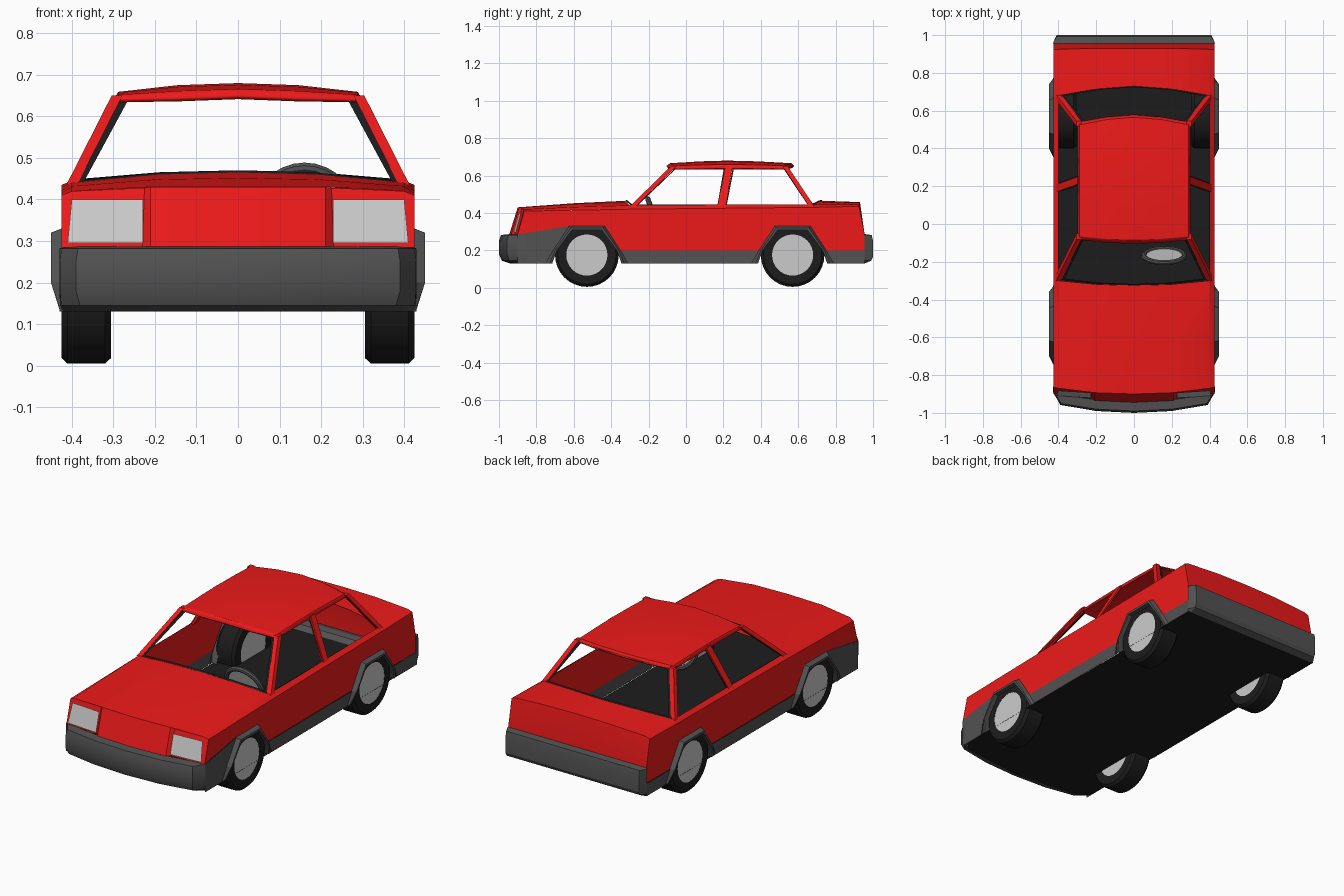
import bpy, bmesh, math
from mathutils import Vector

if "Cube" in bpy.data.objects:
    bpy.data.objects.remove(bpy.data.objects["Cube"])


def material(name, r, g, b):
    m = bpy.data.materials.new(name)
    m.diffuse_color = (r, g, b, 1)
    m.use_nodes = True
    m.node_tree.nodes["Principled BSDF"].inputs["Base Color"].default_value = m.diffuse_color
    return m


RED = material("red_paint", 0.85, 0.01, 0.01)
BLACK = material("black", 0.012, 0.012, 0.012)
DARK = material("dark_plastic", 0.085, 0.085, 0.085)
LIGHT = material("light_grey", 0.65, 0.65, 0.65)


def finish(bm, name, mat, mirror=True, thick=0):
    bmesh.ops.recalc_face_normals(bm, faces=bm.faces)
    ref = Vector((0, 0, 0.3))
    out = sum(f.normal.dot(f.calc_center_median() - ref) * f.calc_area() for f in bm.faces)
    if out < 0:
        bmesh.ops.reverse_faces(bm, faces=bm.faces)
    me = bpy.data.meshes.new(name)
    bm.to_mesh(me)
    bm.free()
    me.materials.append(mat)
    ob = bpy.data.objects.new(name, me)
    bpy.context.collection.objects.link(ob)
    bpy.ops.object.select_all(action='DESELECT')
    ob.select_set(True)
    bpy.context.view_layer.objects.active = ob
    bpy.ops.object.shade_smooth_by_angle(angle=math.radians(25))
    if mirror:
        ob.modifiers.new("mirror", 'MIRROR')
    if thick:
        s = ob.modifiers.new("thickness", 'SOLIDIFY')
        s.thickness, s.offset = thick, -1
    return ob


def loft(name, rows, mat, closed=False, thick=0):
    """Quads between rows of points, mirrored across x."""
    bm = bmesh.new()
    grid = [[bm.verts.new(p) for p in row] for row in rows]
    n = len(rows[0])
    for a, b in zip(grid, grid[1:]):
        for i in range(n if closed else n - 1):
            j = (i + 1) % n
            bm.faces.new((a[i], a[j], b[j], b[i]))
    bmesh.ops.remove_doubles(bm, verts=bm.verts, dist=1e-5)
    return finish(bm, name, mat, True, thick)


def panel(name, points, mat):
    bm = bmesh.new()
    bm.faces.new([bm.verts.new(p) for p in points])
    return finish(bm, name, mat)


def side_panel(name, yz, mat, x=0.425):
    return panel(name, [(x, y, z) for y, z in yz], mat)


def strut(name, a, b, hx, hy):
    """Bar with a rectangular section between two points."""
    bm = bmesh.new()
    ends = [[bm.verts.new((p[0] + sx * hx, p[1] + sy * hy, p[2]))
             for sx, sy in ((-1, -1), (1, -1), (1, 1), (-1, 1))] for p in (a, b)]
    for i in range(4):
        j = (i + 1) % 4
        bm.faces.new((ends[0][i], ends[0][j], ends[1][j], ends[1][i]))
    for e in ends:
        bm.faces.new(e)
    return finish(bm, name, RED)


def seal(name, pts, closed, k=0.94):
    """Thin black lip just inside a window opening."""
    c = sum((Vector(p) for p in pts), Vector()) / len(pts)
    if not closed:
        c.x = 0
    inner = [c + (Vector(p) - c) * k for p in pts]
    return loft(name, [pts, inner], BLACK, closed)


# Painted body: bonnet, nose, boot, tail, shoulders and sides
loft("bonnet", [
    [(0, -.90, .43), (.21, -.893, .43), (.40, -.87, .42), (.425, -.865, .41)],
    [(0, -.60, .452), (.20, -.60, .448), (.40, -.59, .432), (.425, -.59, .415)],
    [(0, -.325, .465), (.19, -.32, .46), (.40, -.30, .44), (.425, -.30, .42)]], RED)
loft("nose", [
    [(0, -.90, .43), (.21, -.893, .43), (.225, -.877, .428), (.40, -.868, .42), (.425, -.865, .41)],
    [(0, -.945, .285), (.21, -.935, .285), (.23, -.915, .285), (.40, -.902, .285), (.425, -.90, .285)]], RED)
loft("boot_lid", [
    [(0, .73, .465), (.20, .715, .46), (.40, .68, .445), (.425, .68, .43)],
    [(0, .93, .458), (.20, .93, .455), (.40, .925, .444), (.425, .925, .435)]], RED)
loft("tail", [
    [(0, .93, .458), (.20, .93, .455), (.40, .925, .444), (.425, .925, .435)],
    [(0, .955, .285), (.20, .955, .285), (.40, .955, .285), (.425, .955, .285)],
    [(0, .955, .20), (.20, .955, .20), (.40, .955, .20), (.425, .955, .20)]], RED)
loft("shoulder", [[(.40, -.30, .44), (.40, .68, .445)],
                  [(.425, -.30, .42), (.425, .68, .43)]], RED)
side_panel("body_side", [
    (-.865, .41), (-.90, .285), (-.625, .33), (-.435, .33), (-.35, .2), (.39, .2), (.475, .33),
    (.665, .33), (.75, .2), (.955, .2), (.955, .285), (.925, .435), (.68, .43), (-.30, .42)], RED)
panel("headlight", [(.228, -.893, .40), (.40, -.882, .40), (.41, -.909, .295), (.228, -.921, .295)], LIGHT)

# Roof: crowned skin with a lip turned down around the edge
roof = []
for y, bow, dz in ((-.085, -.02, -.015), (-.065, -.02, 0), (.08, 0, .010), (.22, 0, .014),
                   (.38, 0, .010), (.525, .04, 0), (.54, .04, -.015)):
    roof.append([(0, y + bow, .666 + dz), (.145, y + bow * .7, .661 + dz),
                 (.288, y, .652 + dz * .5), (.30, y, .64)])
loft("roof", roof, RED, thick=.012)

# Pillars
strut("front_pillar", (.40, -.285, .435), (.291, -.065, .65), .013, .016)
strut("middle_pillar", (.402, .19, .435), (.291, .23, .65), .009, .02)
strut("rear_pillar", (.40, .672, .435), (.291, .53, .65), .013, .014)

# Black window seals
seal("windscreen_seal", [(0, -.325, .465), (.19, -.318, .46), (.392, -.295, .44),
                         (.282, -.07, .643), (.14, -.085, .652), (0, -.09, .656)], False)
seal("rear_window_seal", [(0, .73, .465), (.20, .715, .46), (.392, .68, .444),
                          (.282, .54, .643), (.14, .565, .652), (0, .575, .656)], False)
seal("front_side_window_seal", [(.402, -.265, .44), (.402, .175, .44), (.294, .21, .642), (.294, -.055, .642)], True, .96)
seal("rear_side_window_seal", [(.402, .21, .44), (.402, .66, .44), (.294, .525, .642), (.294, .25, .642)], True, .96)

# Dark plastic bumpers, sills and skirts
loft("front_bumper", [
    [(0, -.94, .287), (.2, -.93, .287), (.38, -.905, .287), (.41, -.89, .287), (.42, -.86, .287)],
    [(0, -.99, .282), (.2, -.98, .282), (.385, -.95, .282), (.425, -.89, .282), (.43, -.86, .282)],
    [(0, -1.0, .25), (.2, -.99, .25), (.39, -.958, .25), (.428, -.892, .25), (.43, -.86, .25)],
    [(0, -1.0, .18), (.2, -.99, .18), (.39, -.958, .18), (.428, -.892, .18), (.43, -.86, .18)],
    [(0, -.985, .145), (.2, -.975, .145), (.38, -.943, .145), (.425, -.885, .145), (.428, -.86, .145)],
    [(0, -.94, .13), (.2, -.93, .13), (.37, -.91, .13), (.415, -.88, .13), (.42, -.86, .13)]], DARK)
loft("rear_bumper", [[(0, y, z), (.2, y, z), (.41, y, z), (.43, .955, z)] for y, z in
                     ((.955, .287), (.993, .282), (1.0, .25), (1.0, .165), (.99, .145), (.955, .13))], DARK)
side_panel("front_skirt", [(-.90, .285), (-.625, .33), (-.71, .2), (-.75, .13), (-.90, .13)], DARK, .427)
side_panel("sill", [(-.35, .2), (.39, .2), (.35, .13), (-.31, .13)], DARK, .427)
side_panel("rear_skirt", [(.75, .2), (.957, .2), (.957, .13), (.79, .13)], DARK, .427)
panel("floor", [(0, -.95, .13), (.38, -.91, .13), (.425, -.86, .13), (.425, .957, .13), (0, .957, .13)], BLACK)


# Wheels and flared arches
def arch_row(c, feet, knees, top, z, xf, x):
    half = [(feet, .13, xf), (knees, .2, x), (top, z, x)]
    return ([(xx, c - d, zz) for d, zz, xx in half]
            + [(xx, c + d, zz) for d, zz, xx in reversed(half)])


SIDES = 32
for place, c in (("front", -.53), ("rear", .57)):
    loft(place + "_wheel_arch", [
        arch_row(c, .22, .18, .095, .33, .425, .425),
        arch_row(c, .20, .17, .087, .32, .428, .45),
        arch_row(c, .185, .16, .080, .308, .428, .45),
        arch_row(c, .185, .16, .080, .308, .40, .40)], DARK)
    profile = [(.305, .11), (.305, .156), (.32, .17), (.41, .17), (.425, .156), (.425, .11), (.305, .11)]
    loft(place + "_tyre", [[(x, c + r * math.cos(i * math.tau / SIDES), .175 + r * math.sin(i * math.tau / SIDES))
                            for i in range(SIDES)] for x, r in profile], BLACK, True)
    hub = bmesh.new()
    bmesh.ops.create_cone(hub, cap_ends=True, segments=SIDES, radius1=.11, radius2=.11, depth=.118)
    for v in hub.verts:
        v.co = Vector((v.co.z + .365, c + v.co.x, .175 + v.co.y))
    finish(hub, place + "_hub", LIGHT)

# Steering wheel on the +x side
tilt = math.radians(110)
bpy.ops.mesh.primitive_torus_add(major_radius=.107, minor_radius=.014, major_segments=28, minor_segments=8,
                                 location=(.16, -.168, .375), rotation=(tilt, 0, 0))
rim = bpy.context.object
rim.name = "steering_wheel_rim"
rim.data.materials.append(DARK)
bpy.ops.object.shade_smooth_by_angle()
bpy.ops.mesh.primitive_cylinder_add(vertices=28, radius=.098, depth=.008,
                                    location=(.16, -.168, .375), rotation=(tilt, 0, 0))
centre = bpy.context.object
centre.name = "steering_wheel_centre"
centre.data.materials.append(LIGHT)
